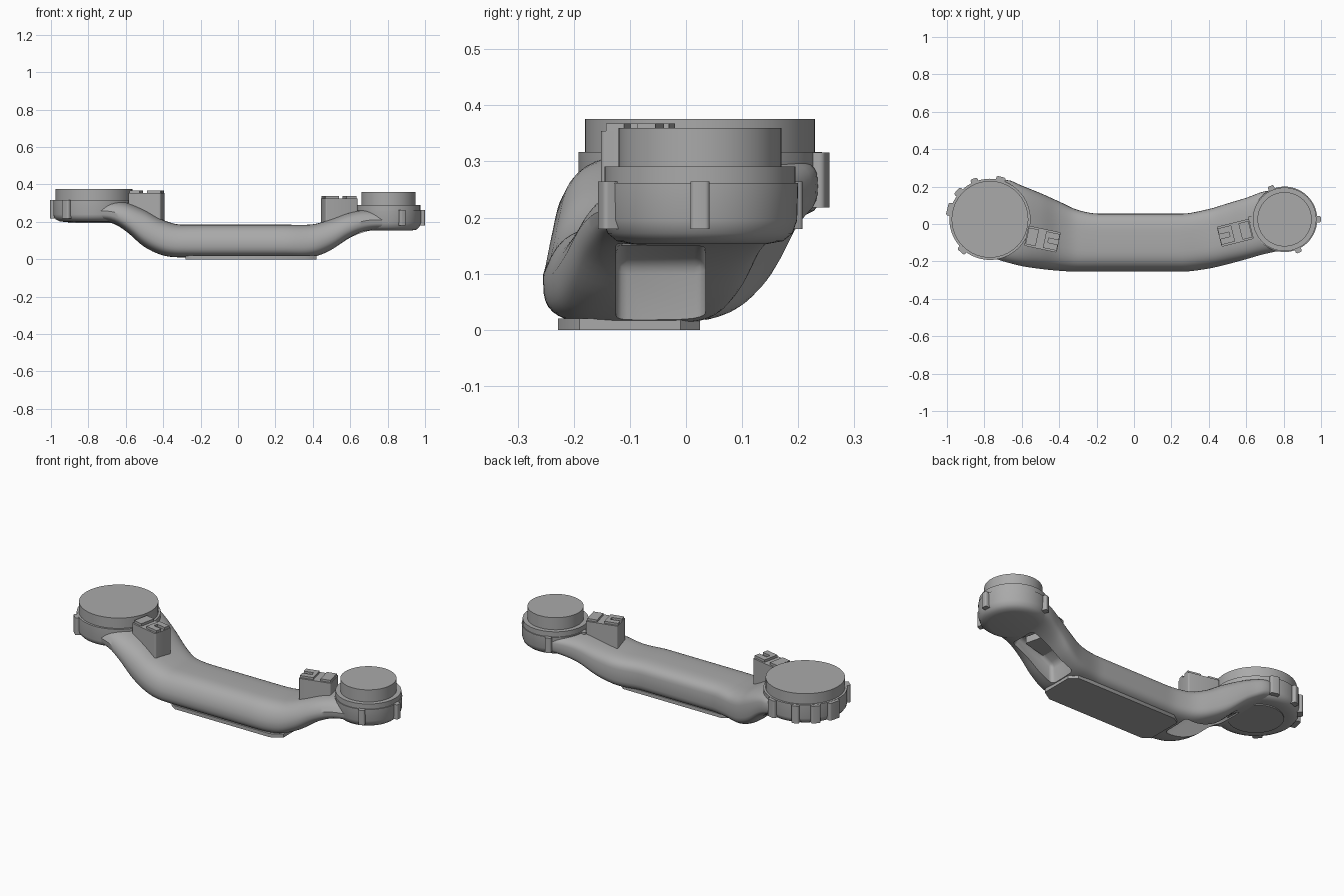
import bpy, bmesh, math
from mathutils import Matrix

cube = bpy.data.objects.get("Cube")
if cube:
    bpy.data.objects.remove(cube)

grey = bpy.data.materials.new("mid_grey")
grey.use_nodes = True
COLOR = (0.4, 0.4, 0.4, 1)
grey.diffuse_color = COLOR
grey.node_tree.nodes["Principled BSDF"].inputs["Base Color"].default_value = COLOR


def make(name, bm):
    bmesh.ops.recalc_face_normals(bm, faces=bm.faces[:])
    me = bpy.data.meshes.new(name)
    bm.to_mesh(me)
    bm.free()
    me.materials.append(grey)
    ob = bpy.data.objects.new(name, me)
    bpy.context.collection.objects.link(ob)
    return ob


def activate(ob):
    bpy.ops.object.select_all(action='DESELECT')
    ob.select_set(True)
    bpy.context.view_layer.objects.active = ob


def smooth(ob, angle=35):
    activate(ob)
    bpy.ops.object.shade_smooth_by_angle(angle=math.radians(angle))


def loft(bm, loops):
    """Skin closed loops of points and cap both ends."""
    rings = [[bm.verts.new(p) for p in loop] for loop in loops]
    n = len(rings[0])
    for a, b in zip(rings, rings[1:]):
        for i in range(n):
            bm.faces.new((a[i], a[(i + 1) % n], b[(i + 1) % n], b[i]))
    bm.faces.new(rings[0][::-1])
    bm.faces.new(rings[-1])


def lathe(name, cx, cy, profile, n=64):
    bm = bmesh.new()
    turns = [2 * math.pi * i / n for i in range(n)]
    loft(bm, [[(cx + r * math.cos(t), cy + r * math.sin(t), z) for t in turns]
              for r, z in profile])
    ob = make(name, bm)
    smooth(ob)
    return ob


def prism(name, outline, z0, z1, at=(0, 0), turn=0, bevel=0):
    """Extrude a plan outline upwards, turned about its own origin."""
    bm = bmesh.new()
    loft(bm, [[(x, y, z) for x, y in outline] for z in (z0, z1)])
    if bevel:
        upright = [e for e in bm.edges
                   if abs(e.verts[0].co.z - e.verts[1].co.z) > 0.001]
        bmesh.ops.bevel(bm, geom=upright, offset=bevel, segments=4,
                        affect='EDGES', profile=0.5)
    bm.transform(Matrix.Translation((*at, 0)) @ Matrix.Rotation(math.radians(turn), 4, 'Z'))
    ob = make(name, bm)
    smooth(ob)
    return ob


def rect(x0, x1, y0, y1):
    return [(x0, y0), (x1, y0), (x1, y1), (x0, y1)]


def spline(keys, x):
    """Monotone-ish cubic through the stations, returning the values at x."""
    i = max(k for k in range(len(keys) - 1) if keys[k][0] <= x)
    a, b = keys[i], keys[i + 1]
    before, after = keys[max(i - 1, 0)], keys[min(i + 2, len(keys) - 1)]
    h = b[0] - a[0]
    t = (x - a[0]) / h
    out = []
    for p, q, r, s in zip(before[1:], a[1:], b[1:], after[1:]):
        m0 = 0 if (q - p) * (r - q) <= 0 else (r - p) / (b[0] - before[0]) * h
        m1 = 0 if (r - q) * (s - r) <= 0 else (s - q) / (after[0] - a[0]) * h
        out.append((2*t**3 - 3*t**2 + 1)*q + (t**3 - 2*t**2 + t)*m0
                   + (3*t**2 - 2*t**3)*r + (t**3 - t**2)*m1)
    return out


# Swept arm: x, front y, back y, bottom z, top z
STATIONS = [
    (-0.78, -0.18, 0.235, 0.2, 0.316),
    (-0.68, -0.205, 0.235, 0.195, 0.316),
    (-0.6, -0.225, 0.205, 0.15, 0.305),
    (-0.5, -0.24, 0.165, 0.065, 0.265),
    (-0.4, -0.25, 0.12, 0.02, 0.21),
    (-0.3, -0.255, 0.075, 0.01, 0.185),
    (-0.18, -0.255, 0.055, 0.01, 0.185),
    (0.25, -0.255, 0.055, 0.01, 0.185),
    (0.4, -0.238, 0.08, 0.012, 0.187),
    (0.5, -0.215, 0.11, 0.05, 0.215),
    (0.6, -0.188, 0.14, 0.115, 0.25),
    (0.7, -0.16, 0.175, 0.152, 0.265),
    (0.82, -0.14, 0.185, 0.157, 0.265)]


def section(x, n=40):
    y0, y1, z0, z1 = spline(STATIONS, x)
    pts = []
    for i in range(n):
        t = 2 * math.pi * i / n
        c, s = math.cos(t), math.sin(t)
        u = math.copysign(abs(c) ** 0.55, c)
        v = math.copysign(abs(s) ** 0.55, s)
        y = (y0 + y1) / 2 + u * (y1 - y0) / 2
        if u < 0:
            y += 0.035 * -u * max(v, 0)      # front wall leans back
        pts.append((x, y, (z0 + z1) / 2 + v * (z1 - z0) / 2))
    return pts


bm = bmesh.new()
loft(bm, [section(-0.78 + 1.6 * i / 80) for i in range(80)])
arm = make("arm", bm)

# Hollow pockets under both ramps
POCKETS = {
    "small_end": [(0.42, -0.05), (0.43, 0.12), (0.5, 0.155), (0.66, 0.2), (0.72, 0.1), (0.72, -0.05)],
    "large_end": [(-0.3, -0.05), (-0.31, 0.12), (-0.4, 0.15), (-0.56, 0.245), (-0.67, 0.19), (-0.67, -0.05)]}
for end, outline in POCKETS.items():
    bm = bmesh.new()
    loft(bm, [[(x, y, z) for x, z in outline] for y in (-0.125, 0.035)])
    bmesh.ops.bevel(bm, geom=bm.edges[:], offset=0.02, segments=3, affect='EDGES', profile=0.5)
    cutter = make(end + "_pocket_cutter", bm)
    cutter.hide_render = True
    mod = arm.modifiers.new("pocket", 'BOOLEAN')
    mod.operation, mod.solver, mod.object = 'DIFFERENCE', 'EXACT', cutter
    activate(arm)
    bpy.ops.object.modifier_apply(modifier=mod.name)
    bpy.data.objects.remove(cutter)
smooth(arm)

# Base plate under the middle of the arm
prism("base_plate", [(-0.28, -0.2), (-0.24, -0.228), (0.36, -0.228), (0.42, -0.19),
                     (0.42, -0.01), (0.38, 0.025), (-0.24, 0.025), (-0.28, 0)], 0, 0.02)

# Large joint
BX, BY = -0.77, 0.025
lathe("large_housing", BX, BY, [(0.16, 0.2), (0.185, 0.203), (0.203, 0.212), (0.214, 0.226),
                                (0.217, 0.24), (0.217, 0.317)])
lathe("large_cap", BX, BY, [(0.205, 0.3), (0.205, 0.376)])
lathe("large_bottom_cover", BX, BY, [(0.14, 0.194), (0.14, 0.21)])

# Small joint
SX, SY = 0.805, 0.025
lathe("small_housing", SX, SY, [(0.12, 0.153), (0.148, 0.158), (0.165, 0.172), (0.173, 0.195),
                                (0.175, 0.262)])
lathe("small_flange", SX, SY, [(0.17, 0.255), (0.17, 0.291)])
lathe("small_cap", SX, SY, [(0.145, 0.28), (0.145, 0.36)])

# Clamp lugs around the joints
for i, (deg, half) in enumerate([(75, 0.025), (112, 0.02), (139, 0.025), (166, 0.035), (228, 0.025)]):
    prism(f"large_lug_{i + 1}", rect(0.18, 0.235, -half, half), 0.218, 0.316,
          (BX, BY), deg, 0.01)
for i, deg in enumerate([0, 113, 180, 294]):
    prism(f"small_lug_{i + 1}", rect(0.14, 0.194, -0.017, 0.017), 0.18, 0.264,
          (SX, SY), deg, 0.008)

# Connector blocks with slotted raised pads
SLOTTED = [(0, -0.045), (0.075, -0.045), (0.075, -0.012), (0.02, -0.012),
           (0.02, 0.012), (0.075, 0.012), (0.075, 0.045), (0, 0.045)]
for side, at, turn, base, top, rise in [("large_end", (-0.478, -0.083), -12, 0.17, 0.354, 0.014),
                                        ("small_end", (0.53, -0.05), 194, 0.15, 0.325, 0.012)]:
    prism(side + "_connector", rect(-0.1, 0.077, -0.055, 0.055), base, top, at, turn, 0.008)
    prism(side + "_slotted_pad", SLOTTED, top - 0.005, top + rise, at, turn)
    prism(side + "_inner_pad", rect(-0.095, -0.04, -0.045, 0.045), top - 0.005, top + rise, at, turn)
